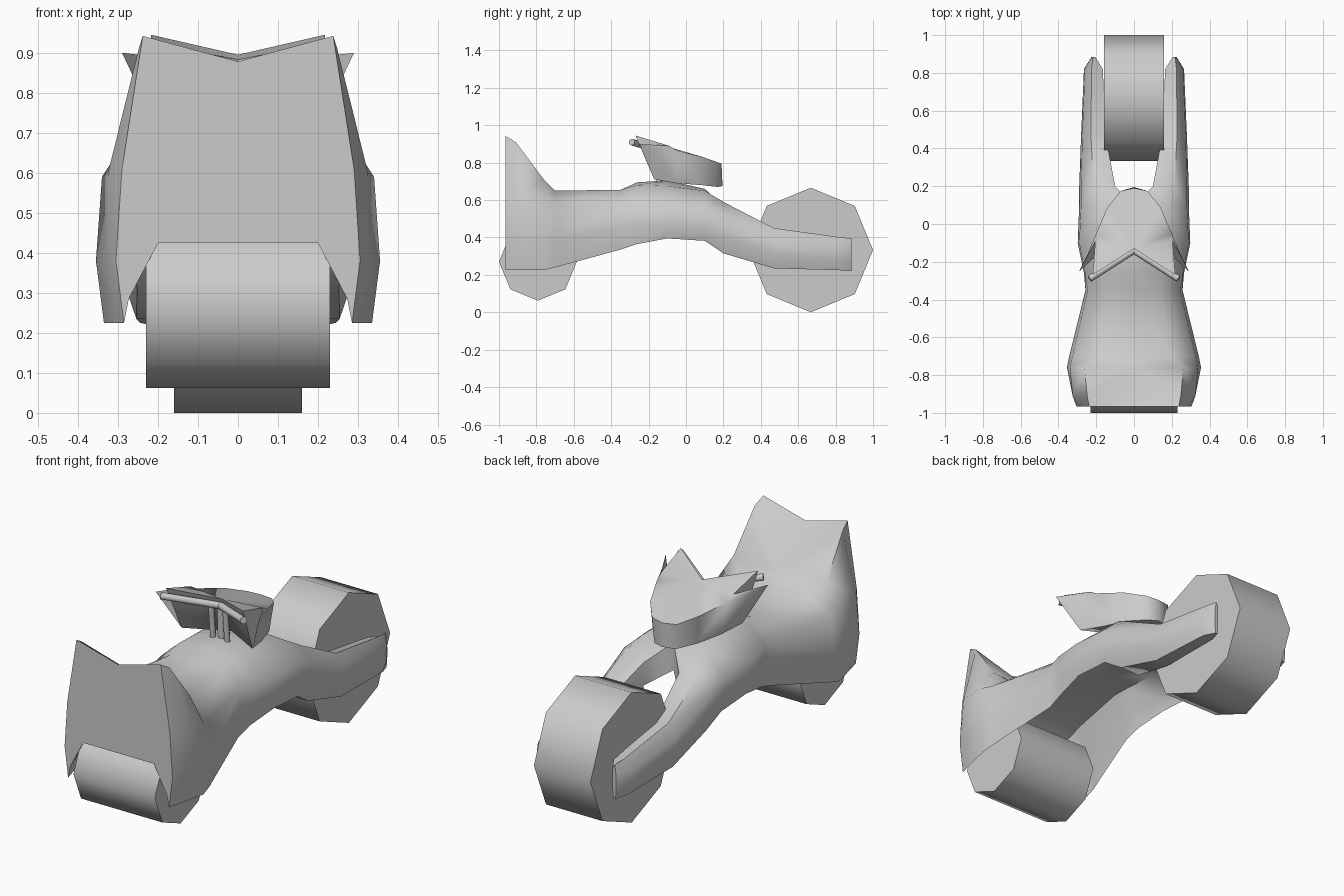
import bpy, bmesh, math
from mathutils import Vector

if "Cube" in bpy.data.objects:
    bpy.data.objects.remove(bpy.data.objects["Cube"])


def smooth(ob, angle):
    bpy.ops.object.select_all(action='DESELECT')
    ob.select_set(True)
    bpy.context.view_layer.objects.active = ob
    bpy.ops.object.shade_smooth_by_angle(angle=math.radians(angle))


def half_mesh(name, verts, faces, angle):
    """Right half of a part, mirrored over x = 0."""
    me = bpy.data.meshes.new(name)
    me.from_pydata(verts, [], faces)
    bm = bmesh.new()
    bm.from_mesh(me)
    bmesh.ops.recalc_face_normals(bm, faces=bm.faces)
    bm.to_mesh(me)
    bm.free()
    ob = bpy.data.objects.new(name, me)
    bpy.context.collection.objects.link(ob)
    mirror = ob.modifiers.new("mirror", 'MIRROR')
    mirror.merge_threshold = 0.001
    smooth(ob, angle)
    return ob


def rod(name, a, b, r, sides, angle=60):
    a, b = Vector(a), Vector(b)
    bpy.ops.mesh.primitive_cylinder_add(vertices=sides, radius=r, depth=(b - a).length,
                                        location=(a + b) / 2)
    ob = bpy.context.object
    ob.name = name
    ob.rotation_mode = 'QUATERNION'
    ob.rotation_quaternion = (b - a).to_track_quat('Z', 'Y')
    smooth(ob, angle)
    return ob


# Octagonal wheels
for name, y, z, r, w in (("front_wheel", -0.792, 0.27, 0.208, 0.23),
                         ("rear_wheel", 0.667, 0.333, 0.333, 0.16)):
    rod(name, (-w, y, z), (w, y, z), r, 8)

# Body shell: y, bottom x z, widest x z, shoulder x z, crown x z, centre top z, tunnel z
hull = [
    (-0.965, .285, .225, .305, .38, .290, .61, .238, .942, .878, .425),
    (-0.910, .300, .225, .325, .38, .325, .60, .248, .910, .84, .46),
    (-0.760, .335, .225, .355, .38, .340, .59, .262, .710, .69, .53),
    (-0.700, .328, .240, .343, .39, .325, .58, .190, .650, .64, .55),
    (-0.350, .245, .335, .257, .45, .245, .57, .140, .655, .65, .56),
    (-0.260, .250, .365, .265, .46, .260, .58, .150, .680, .695, .56),
    (-0.100, .270, .395, .298, .46, .290, .565, .150, .675, .705, .56),
    (0.100, .270, .382, .290, .45, .280, .56, .180, .650, .66, .52),
]
# Rear fork arms: y, inner x, outer x, bottom z, top z
arms = [(0.20, .100, .290, .315, .590), (0.47, .150, .280, .235, .450),
        (0.82, .165, .265, .225, .402), (0.885, .205, .225, .220, .395)]

rings = []
for y, xb, zb, xw, zw, xs, zs, xk, zk, zt, zc in hull:
    rings.append([(0, y, zc), (xb * 0.7, y, zc), (xb - 0.012, y, zb + 0.06), (xb, y, zb),
                  (xw, y, zw), (xs, y, zs), (xk, y, zk), (0, y, zt)])
for y, xi, xo, zb, zt in arms:
    h, w = zt - zb, xo - xi
    rings.append([(xi, y, zb + h * 0.5), (xi, y, zb + h * 0.25), (xi + w * 0.2, y, zb),
                  (xo - w * 0.2, y, zb), (xo, y, zb + h * 0.35), (xo - w * 0.05, y, zb + h * 0.7),
                  (xo - w * 0.4, y, zt), (xi, y, zt - 0.02)])
faces = [tuple(range(8)), tuple(range(8 * len(rings) - 8, 8 * len(rings)))]
for s in range(len(rings) - 1):
    for i in range(8):
        if i == 7 and s < len(hull) - 1:
            continue  # no wall on the mirror plane
        j = (i + 1) % 8
        faces.append((s * 8 + i, s * 8 + j, s * 8 + 8 + j, s * 8 + 8 + i))
half_mesh("body_shell", [p for ring in rings for p in ring], faces, 58)

# Windscreen visor: upper rim, lower rim, then centre notch, horn, side notch and dash foot
upper = [(0, .19, .795), (.07, .175, .80), (.14, .09, .83), (.20, -.05, .865),
         (.25, -.17, .88), (.29, -.25, .90)]
lower = [(0, .195, .675), (.06, .17, .67), (.12, .08, .68), (.165, -.05, .69), (.20, -.17, .71)]
inner = [(0, -.13, .895), (.218, -.27, .945), (.205, -.09, .89), (0, -.05, .70)]
c, horn, notch, foot = 11, 12, 13, 14
faces = [(6 + i, 7 + i, i + 1, i) for i in range(4)]
faces += [(10, 5, 4), (c, 0, 1, 2), (c, 2, 3, notch), (c, notch, horn),
          (notch, 3, 4), (notch, 4, 5), (notch, 5, 10), (foot, 6, 7, 8), (foot, 8, 9, 10),
          (c, horn, 10, foot), (horn, notch, 10)]
half_mesh("windscreen", upper + lower + inner, faces, 70)

# Handlebars and their stems
for side, label in ((-1, "left"), (1, "right")):
    rod(label + "_handlebar", (0, -0.14, 0.865), (side * 0.235, -0.29, 0.91), 0.018, 8)
    rod(label + "_stem", (side * 0.04, -0.14, 0.66), (side * 0.04, -0.16, 0.87), 0.014, 8)
rod("centre_stem", (0, -0.13, 0.66), (0, -0.14, 0.87), 0.018, 8)
